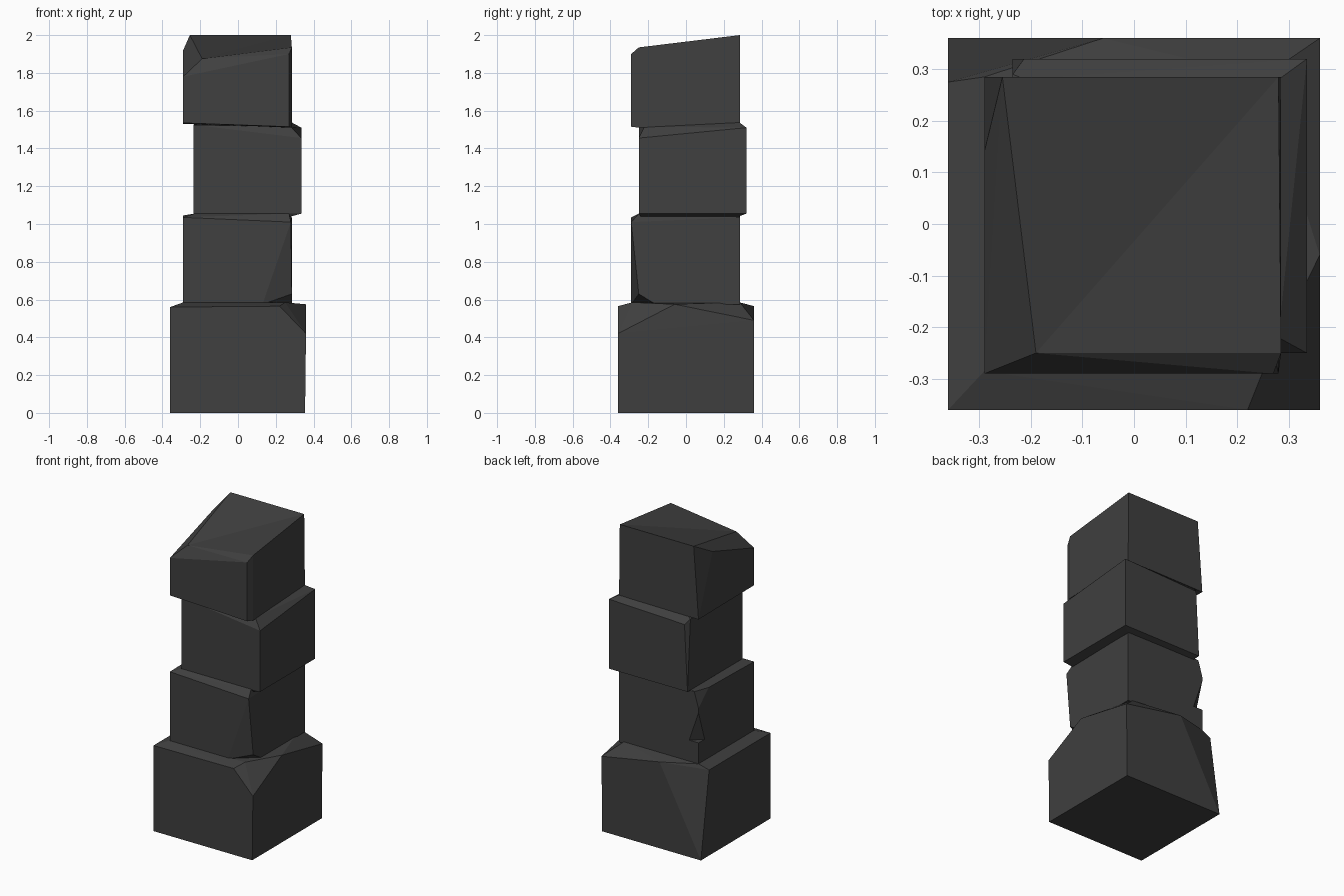
import bpy, bmesh
from mathutils import Vector

if "Cube" in bpy.data.objects:
    bpy.data.objects.remove(bpy.data.objects["Cube"])

stone = bpy.data.materials.new("charcoal stone")
stone.diffuse_color = (0.05, 0.05, 0.05, 1)
stone.use_nodes = True
stone.node_tree.nodes["Principled BSDF"].inputs["Base Color"].default_value = stone.diffuse_color


def rect(x0, x1, y0, y1, z):
    return [(x0, y0, z), (x1, y0, z), (x1, y1, z), (x0, y1, z)]


def rough_block(name, points, flip=None):
    """Faceted stone wrapped around its corners; flip = ends of a crease to turn."""
    bm = bmesh.new()
    for p in points:
        bm.verts.new(p)
    hull = bmesh.ops.convex_hull(bm, input=bm.verts[:])
    loose = [v for v in bm.verts if not v.link_faces]
    bmesh.ops.delete(bm, geom=loose, context='VERTS')
    bmesh.ops.recalc_face_normals(bm, faces=bm.faces[:])
    if flip:
        a, b = [min(bm.verts, key=lambda v: (v.co - Vector(p)).length) for p in flip]
        crease = bm.edges.get((a, b))
        if crease:
            bmesh.utils.edge_rotate(crease, True)
    mesh = bpy.data.meshes.new(name)
    bm.to_mesh(mesh)
    bm.free()
    mesh.materials.append(stone)
    ob = bpy.data.objects.new(name, mesh)
    bpy.context.collection.objects.link(ob)
    return ob


# Wide base stone with chipped upper corners
rough_block("base_block", rect(-.36, .355, -.36, .36, 0)
            + rect(-.29, .25, -.285, .285, .585)
            + [(-.36, -.36, .56), (.22, -.36, .565), (.36, -.36, .42),
               (.36, -.06, .575), (.36, .36, .49), (-.06, .36, .565),
               (-.36, .275, .56)])

# Second stone, chipped along its front right edge
second = rough_block("second_block", rect(-.23, .27, -.25, .28, 1.055)
                     + [(-.29, -.29, .575), (.13, -.29, .575), (.285, -.16, .575),
                        (.285, .285, .575), (-.29, .285, .575), (.285, -.25, .63),
                        (-.29, -.29, 1.035), (.28, -.29, 1.01), (.285, .285, 1.035),
                        (-.29, .18, 1.045), (-.26, .285, 1.05), (-.29, .285, .947)])

# Notch in the back left edge of the second stone
notch = rough_block("notch_cutter", [(-.3, .295, .98), (-.3, .295, .722),
                                     (-.212, .295, .722), (-.3, .212, .722)])
notch.hide_render = True
notch.hide_viewport = True
cut = second.modifiers.new("notch", 'BOOLEAN')
cut.operation = 'DIFFERENCE'
cut.solver = 'EXACT'
cut.object = notch

# Third stone, shifted right and back
rough_block("third_block", rect(-.235, .335, -.25, .32, 1.055)
            + rect(-.22, .28, -.24, .28, 1.04)
            + [(-.235, -.25, 1.525), (.335, -.25, 1.455), (.335, .32, 1.51),
               (-.213, .32, 1.49), (-.235, .29, 1.52),
               (.28, -.22, 1.515), (.28, .28, 1.54), (-.21, .28, 1.53)])

# Top stone with a slanting, creased top
rough_block("top_block",
            [(-.29, -.29, 1.535), (.27, -.29, 1.515), (.285, -.25, 1.51),
             (.285, .285, 1.535), (-.29, .285, 1.53),
             (-.29, -.29, 1.78), (.27, -.29, 1.90), (-.29, .14, 1.92),
             (-.19, -.25, 1.875), (.285, -.25, 1.935),
             (.28, .285, 2.0), (-.255, .285, 2.0)],
            flip=[(-.255, .285, 2.0), (.285, -.25, 1.935)])
